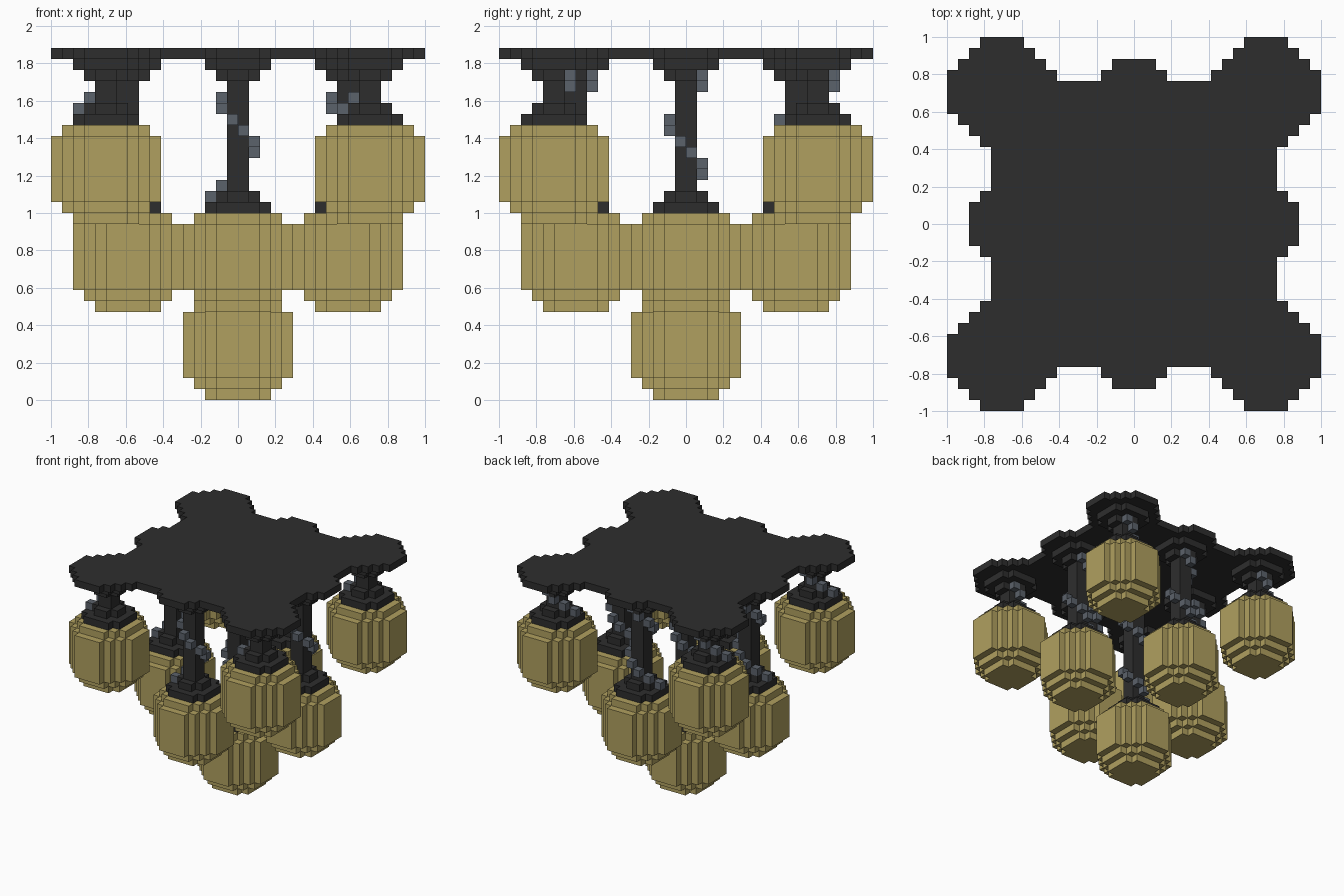
import bpy, bmesh
from mathutils import Matrix, Vector

if "Cube" in bpy.data.objects:
    bpy.data.objects.remove(bpy.data.objects["Cube"])

U = 1 / 17  # edge of one block


def material(name, rgb):
    m = bpy.data.materials.new(name)
    m.use_nodes = True
    m.diffuse_color = (*rgb, 1)
    bsdf = m.node_tree.nodes["Principled BSDF"]
    bsdf.inputs["Base Color"].default_value = (*rgb, 1)
    bsdf.inputs["Roughness"].default_value = 0.8
    return m


IRON = material("black iron", (0.027, 0.027, 0.027))
LAMP = material("warm tan lamp", (0.434, 0.352, 0.116))
CHAIN = material("blue grey chain", (0.105, 0.122, 0.147))


def four_way(quarter):
    """Repeat a quarter outline around the origin."""
    pts = []
    for _ in range(4):
        pts += quarter
        quarter = [(-y, x) for x, y in quarter]
    return pts


def stepped_circle(r):
    c = max(1, min(2, r - 1))
    x, y = r, c
    quarter = [(x, y)]
    while x > c:
        x -= 1
        quarter.append((x, y))
        y += 1
        quarter.append((x, y))
    return four_way(quarter)


def prism(bm, outline, z0, z1):
    face = bm.faces.new([bm.verts.new((x, y, z0)) for x, y in outline])
    top = bmesh.ops.extrude_face_region(bm, geom=[face])["geom"]
    verts = [g for g in top if isinstance(g, bmesh.types.BMVert)]
    bmesh.ops.translate(bm, verts=verts, vec=(0, 0, z1 - z0))


def finish(bm, name, mat, x=0, y=0):
    bmesh.ops.recalc_face_normals(bm, faces=bm.faces)
    bmesh.ops.transform(bm, matrix=Matrix.Scale(U, 4), verts=bm.verts)
    mesh = bpy.data.meshes.new(name)
    bm.to_mesh(mesh)
    bm.free()
    mesh.materials.append(mat)
    obj = bpy.data.objects.new(name, mesh)
    obj.location = (x * U, y * U, 0)
    bpy.context.collection.objects.link(obj)


def tiers(name, mat, x, y, layers):
    """Stack of stepped discs: (radius, bottom, top)."""
    bm = bmesh.new()
    for r, z0, z1 in layers:
        prism(bm, stepped_circle(r), z0, z1)
    finish(bm, name, mat, x, y)


# Cells around a stem, in the order the chain winds downward
WINDING = [(0, 1), (-1, 1), (-2, 0), (-2, -1), (-1, -2), (0, -2), (1, -1), (1, 0)]
PLATE_Z, CHAIN_TOP = 31, 29


def pendant(label, x, y, base):
    cap = base + 9
    tiers(label + "_lamp", LAMP, x, y,
          [(3, base, base + 1), (4, base + 1, base + 2),
           (5, base + 2, base + 8), (4, base + 8, cap)])
    tiers(label + "_fitting", IRON, x, y, [(3, cap, cap + 1), (2, cap + 1, cap + 2)])
    tiers(label + "_stem", IRON, x, y, [(1, cap + 2, CHAIN_TOP)])
    tiers(label + "_ceiling_cap", IRON, x, y,
          [(2, CHAIN_TOP, CHAIN_TOP + 1), (3, CHAIN_TOP + 1, PLATE_Z)])
    # Chain winds down the stem; its last link steps out past the fitting
    bm = bmesh.new()
    for i, z in enumerate(range(CHAIN_TOP, cap, -1)):
        cx, cy = WINDING[i % len(WINDING)]
        if z == cap + 1:
            cx -= 1
        centre = Vector((cx + 0.5, cy + 0.5, z + 0.5))
        bmesh.ops.create_cube(bm, size=1.02, matrix=Matrix.Translation(centre))
    finish(bm, label + "_chain", CHAIN, x, y)


# Ceiling plate: one eighth of the outline, mirrored on the diagonal
eighth = [(15, 2), (14, 2), (14, 3), (13, 3), (13, 7), (14, 7), (14, 8), (15, 8),
          (15, 9), (16, 9), (16, 10), (17, 10), (17, 14), (16, 14), (16, 15)]
quarter = eighth + [(15, 15)] + [(y, x) for x, y in reversed(eighth)]
bm = bmesh.new()
prism(bm, four_way(quarter), PLATE_Z, PLATE_Z + 1)
finish(bm, "ceiling_plate", IRON)

# Nine pendants: low centre, four middle sides, four high corners
pendant("centre", 0, 0, 0)
for label, sx, sy in [("front", 0, -1), ("back", 0, 1), ("left", 1, 0), ("right", -1, 0)]:
    pendant(label, 10 * sx, 10 * sy, 8)
for depth, sy in [("front", -1), ("back", 1)]:
    for side, sx in [("left", 1), ("right", -1)]:
        pendant(depth + "_" + side, 12 * sx, 12 * sy, 16)
